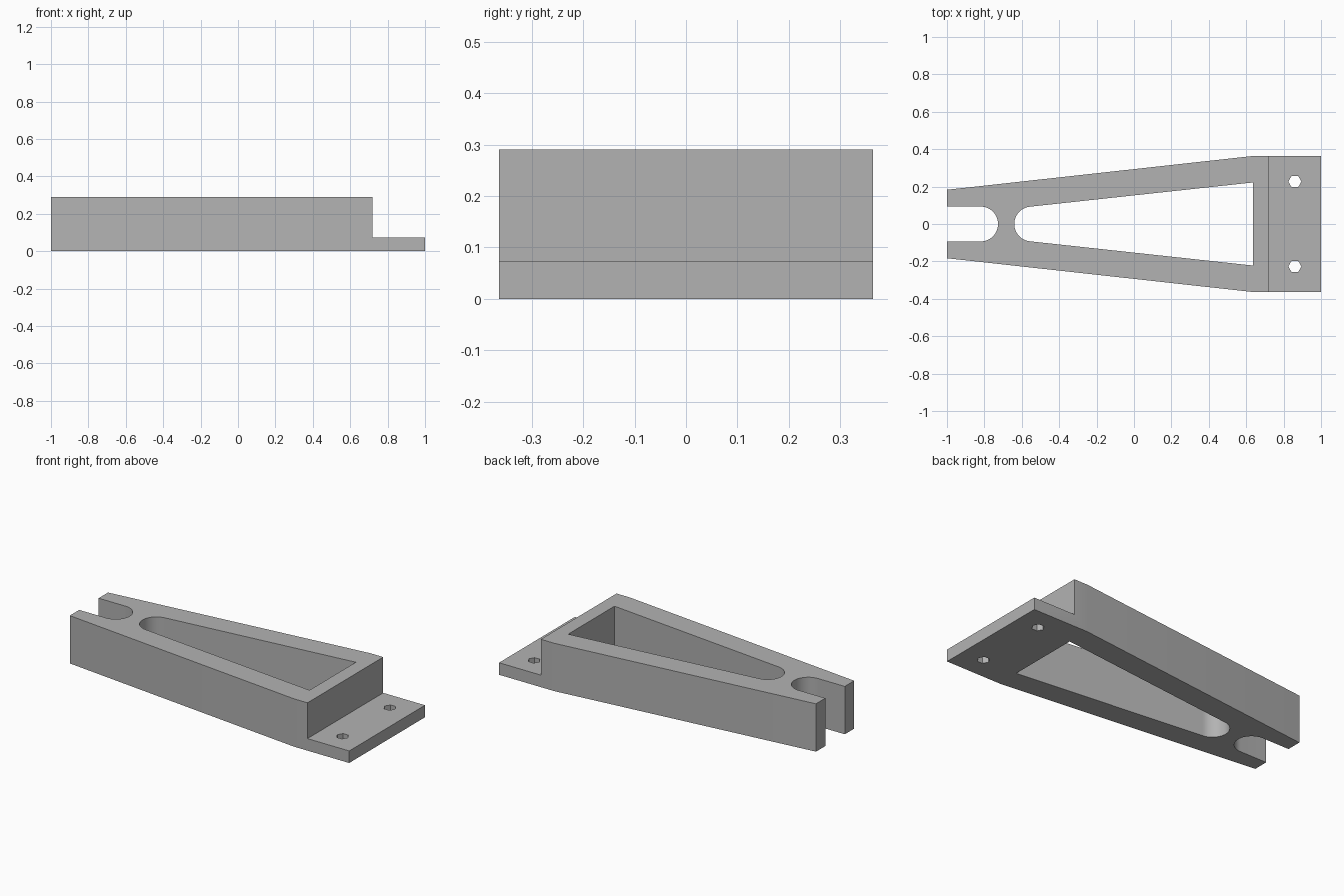
import bpy
import bmesh
from math import cos, sin, radians

cube = bpy.data.objects.get("Cube")
if cube:
    bpy.data.objects.remove(cube, do_unlink=True)

HEIGHT, FLANGE = 0.29, 0.073
STEP_X = 0.72
SLOT_R = 0.093

grey = bpy.data.materials.new("plain_grey")
grey.use_nodes = True
colour = (0.45, 0.45, 0.45, 1)
grey.diffuse_color = colour
grey.node_tree.nodes["Principled BSDF"].inputs["Base Color"].default_value = colour


def prism(name, outline, z0, z1):
    """Extrude a flat outline from z0 to z1."""
    bm = bmesh.new()
    base = bm.faces.new([bm.verts.new((x, y, z0)) for x, y in outline])
    top = bmesh.ops.extrude_face_region(bm, geom=[base])["geom"]
    moved = [v for v in top if isinstance(v, bmesh.types.BMVert)]
    bmesh.ops.translate(bm, vec=(0, 0, z1 - z0), verts=moved)
    bmesh.ops.recalc_face_normals(bm, faces=bm.faces)
    mesh = bpy.data.meshes.new(name)
    bm.to_mesh(mesh)
    bm.free()
    mesh.materials.append(grey)
    obj = bpy.data.objects.new(name, mesh)
    bpy.context.collection.objects.link(obj)
    return obj


def arc(cx, cy, r, start, end, steps):
    angles = [radians(start + (end - start) * i / steps) for i in range(steps + 1)]
    return [(cx + r * cos(a), cy + r * sin(a)) for a in angles]


def mirrored(half):
    """Close a half outline across the x axis."""
    return half + [(x, -y) for x, y in reversed(half)]


# Tapered body with the mounting flange at its wide end
bracket = prism("bracket", mirrored([(-1, 0.183), (0.63, 0.363), (1, 0.363)]), 0, HEIGHT)

# Step above the flange, open fork slot, tapered window and bolt holes
cutters = [
    prism("flange_step_cutter", mirrored([(STEP_X, 0.5), (1.2, 0.5)]), FLANGE, 0.5),
    prism("fork_slot_cutter",
          [(-1.2, -SLOT_R)] + arc(-0.82, 0, SLOT_R, -90, 90, 24) + [(-1.2, SLOT_R)], -0.1, 0.5),
    prism("window_cutter",
          [(0.635, 0.222)] + arc(-0.547, 0, SLOT_R, 96, 264, 24) + [(0.635, -0.222)], -0.1, 0.5),
]
for side, y in (("left", 0.227), ("right", -0.227)):
    cutters.append(prism(side + "_bolt_hole_cutter",
                         arc(0.86, y, 0.035, 0, 300, 5), -0.1, 0.5))

for cutter in cutters:
    cutter.hide_render = True
    cutter.hide_set(True)
    cutter.display_type = 'WIRE'
    cut = bracket.modifiers.new(cutter.name, 'BOOLEAN')
    cut.operation = 'DIFFERENCE'
    cut.solver = 'EXACT'
    cut.object = cutter

# Apply the cuts, then smooth the rounded walls
bpy.ops.object.select_all(action='DESELECT')
bpy.context.view_layer.objects.active = bracket
bracket.select_set(True)
for modifier in list(bracket.modifiers):
    bpy.ops.object.modifier_apply(modifier=modifier.name)
for cutter in cutters:
    bpy.data.objects.remove(cutter, do_unlink=True)
bpy.ops.object.shade_smooth_by_angle(angle=radians(30))
